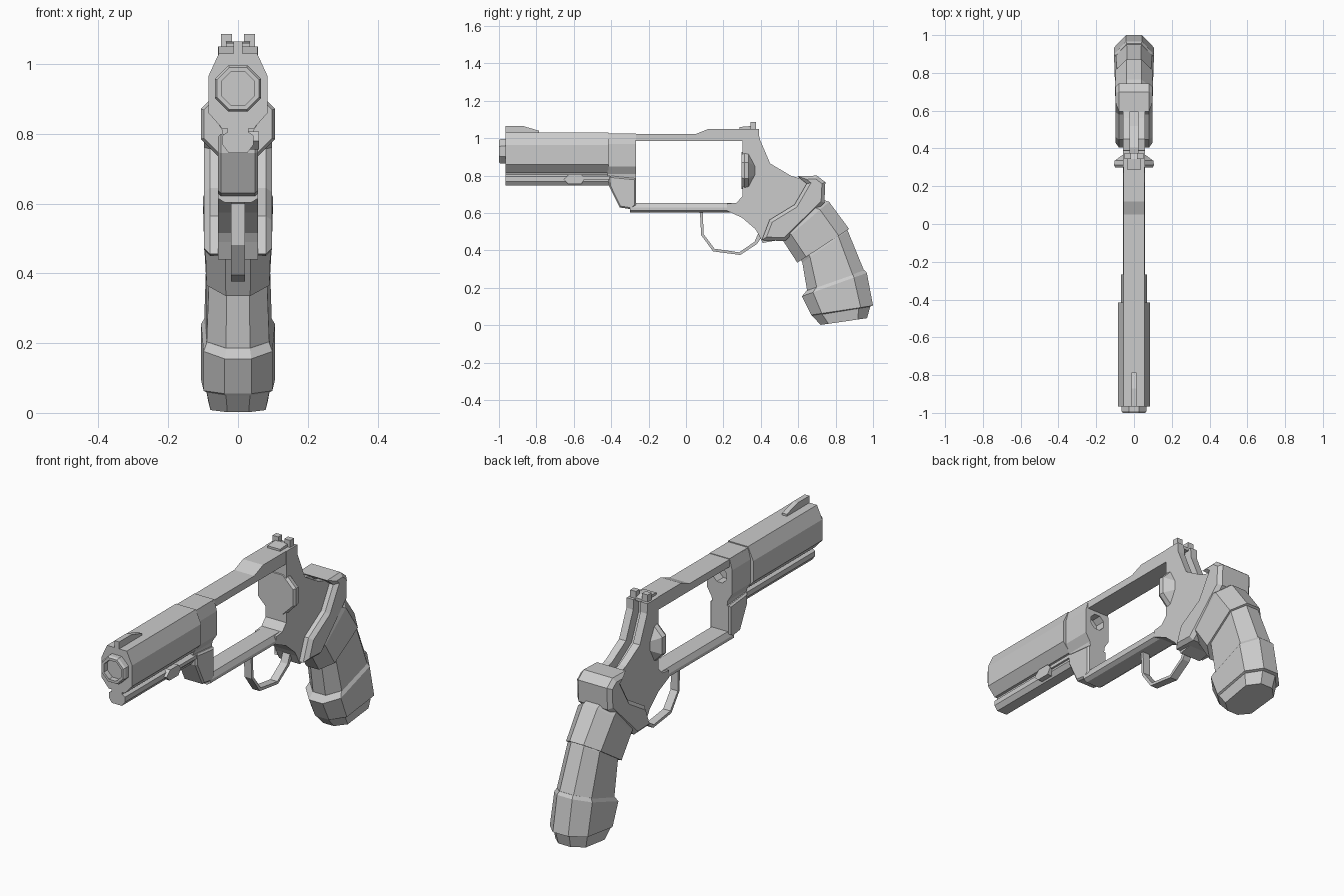
import bpy, bmesh, math
from mathutils import Vector


def loft(name, rings, chamfer=0):
    """Skin a list of matching rings, cap both ends, optionally chamfer cap edges."""
    bm = bmesh.new()
    vs = [[bm.verts.new(p) for p in r] for r in rings]
    n = len(vs[0])
    for a, b in zip(vs, vs[1:]):
        for i in range(n):
            j = (i + 1) % n
            bm.faces.new((a[i], a[j], b[j], b[i]))
    caps = [bm.faces.new(vs[0]), bm.faces.new(vs[-1])]
    bmesh.ops.recalc_face_normals(bm, faces=bm.faces)
    if chamfer:
        edges = [e for f in caps for e in f.edges]
        bmesh.ops.bevel(bm, geom=edges, offset=chamfer, segments=1,
                        affect='EDGES', clamp_overlap=True)
    me = bpy.data.meshes.new(name)
    bm.to_mesh(me)
    bm.free()
    ob = bpy.data.objects.new(name, me)
    bpy.context.collection.objects.link(ob)
    return ob


def side(name, pts, x0, x1, chamfer=0):
    """Side (y, z) profile extruded across x."""
    return loft(name, [[(x, y, z) for y, z in pts] for x in (x0, x1)], chamfer)


def section(name, half, y0, y1):
    """Right half of an (x, z) section, mirrored and extruded along y."""
    full = half + [(-x, z) for x, z in reversed(half)]
    return loft(name, [[(x, y, z) for x, z in full] for y in (y0, y1)])


def octo(r, y, zc):
    r /= math.cos(math.pi / 8)
    return [(r * math.cos(math.pi / 8 * (2 * i + 1)), y,
             zc + r * math.sin(math.pi / 8 * (2 * i + 1))) for i in range(8)]


def box(name, x0, x1, y0, y1, z0, z1):
    return side(name, [(y0, z0), (y1, z0), (y1, z1), (y0, z1)], x0, x1)


def bore(ob, r, y0, y1, zc=0.93):
    """Cut an octagonal hole, then remove the cutter."""
    cutter = loft("cutter", [octo(r, y0, zc), octo(r, y1, zc)])
    cutter.hide_render = True
    m = ob.modifiers.new("bore", 'BOOLEAN')
    m.object, m.solver = cutter, 'EXACT'
    bpy.context.view_layer.objects.active = ob
    bpy.ops.object.modifier_apply(modifier="bore")
    bpy.data.objects.remove(cutter)


# Barrel, muzzle and lower shroud
barrel = section("barrel", [(0.055, 1.03), (0.085, 0.965), (0.085, 0.86), (0.045, 0.815)],
                 -0.965, -0.415)
muzzle = loft("muzzle", [octo(0.066, -0.95, 0.93), octo(0.066, -0.99, 0.93), octo(0.06, -1.0, 0.93)])
bore(muzzle, 0.048, -1.1, -0.972)
section("barrel_shroud", [(0.03, 0.83), (0.03, 0.805), (0.045, 0.795), (0.045, 0.77), (0.028, 0.747)],
        -0.965, -0.4)
side("ejector_latch", [(-0.655, 0.78), (-0.625, 0.807), (-0.56, 0.807), (-0.54, 0.785),
                       (-0.56, 0.755), (-0.63, 0.755)], 0.0, 0.06)
box("ejector_rod", 0.0, 0.055, -0.56, -0.4, 0.78, 0.797)

# Sights
side("front_sight", [(-0.965, 1.02), (-0.965, 1.065), (-0.87, 1.065), (-0.785, 1.04), (-0.785, 1.02)],
     -0.013, 0.013)
side("rear_sight_base", [(0.285, 1.04), (0.285, 1.06), (0.345, 1.065), (0.375, 1.055), (0.375, 1.04)],
     -0.035, 0.035)
for s in (-1, 1):
    box("rear_sight_post", *sorted((s * 0.017, s * 0.049)), 0.345, 0.375, 1.045, 1.086)

# Frame front and straps
post = section("frame_front", [(0.055, 1.025), (0.07, 0.97), (0.07, 0.85), (0.045, 0.81), (0.04, 0.77)],
               -0.42, -0.268)
bore(post, 0.038, -0.32, -0.2)
side("crane", [(-0.415, 0.8), (-0.268, 0.785), (-0.268, 0.64), (-0.29, 0.62), (-0.355, 0.63),
               (-0.412, 0.745)], -0.057, 0.057, 0.008)
side("top_strap", [(-0.42, 0.985), (-0.42, 1.022), (0.05, 1.022), (0.12, 1.05), (0.33, 1.05),
                   (0.33, 0.985)], -0.056, 0.056)
section("bottom_strap", [(0.045, 0.655), (0.057, 0.63), (0.057, 0.615), (0.038, 0.603)], -0.3, 0.28)

# Rear frame: two cheeks with a lower core leaving a channel between them
lower = [(0.68, 0.6), (0.52, 0.46), (0.41, 0.44), (0.385, 0.49), (0.37, 0.515), (0.3, 0.575),
         (0.22, 0.612), (0.22, 0.65), (0.27, 0.655), (0.302, 0.69)]
cheek = [(0.302, 1.05), (0.39, 1.05), (0.392, 1.0), (0.45, 0.865), (0.56, 0.8), (0.66, 0.77)] + lower
core = [(0.302, 1.05), (0.35, 1.05), (0.35, 0.97), (0.405, 0.84), (0.52, 0.765), (0.66, 0.74)] + lower
for s in (-1, 1):
    side("frame_cheek", cheek, s * 0.02, s * 0.058)
side("frame_core", core, -0.022, 0.022)

# Recoil shield
loft("recoil_shield", [octo(0.098, 0.298, 0.828), octo(0.106, 0.312, 0.828),
                       octo(0.102, 0.335, 0.828), octo(0.055, 0.37, 0.828)])

# Trigger guard: outer path then inner path back
side("trigger_guard", [(0.06, 0.612), (0.075, 0.6), (0.081, 0.482), (0.145, 0.395), (0.29, 0.376),
                       (0.38, 0.435), (0.41, 0.48), (0.385, 0.49), (0.367, 0.447), (0.285, 0.39),
                       (0.153, 0.409), (0.094, 0.487), (0.09, 0.612)], -0.02, 0.02)

# Grip: upper collar wrapping the frame
side("grip_collar", [(0.405, 0.455), (0.53, 0.45), (0.74, 0.655), (0.745, 0.765), (0.7, 0.8),
                     (0.595, 0.797), (0.645, 0.757), (0.58, 0.645), (0.447, 0.564)],
     -0.098, 0.098, 0.03)


# Grip: stepped eight-sided sleeves, each ring (front y, z, back y, z, half width)
def grip_ring(fy, fz, by, bz, w):
    f, b = Vector((0, fy, fz)), Vector((0, by, bz))
    half = [(0.0, 0.36), (0.17, 0.93), (0.8, 1.0), (1.0, 0.4)]
    pts = [(t, k) for t, k in half] + [(t, -k) for t, k in reversed(half)]
    return [f.lerp(b, t) + Vector((k * w, 0, 0)) for t, k in pts]


sleeves = {
    "grip_upper": [(0.5, 0.47, 0.71, 0.68, 0.09), (0.52, 0.45, 0.765, 0.66, 0.101),
                   (0.595, 0.335, 0.872, 0.515, 0.097)],
    "grip_middle": [(0.61, 0.36, 0.85, 0.53, 0.085), (0.622, 0.335, 0.865, 0.505, 0.09),
                    (0.65, 0.17, 0.955, 0.285, 0.097)],
    "grip_base": [(0.645, 0.185, 0.955, 0.295, 0.095), (0.62, 0.155, 0.967, 0.28, 0.106),
                  (0.67, 0.055, 1.0, 0.105, 0.106), (0.675, 0.05, 0.985, 0.1, 0.096),
                  (0.72, 0.002, 0.968, 0.038, 0.085)],
}
for name, rows in sleeves.items():
    loft(name, [grip_ring(*r) for r in rows])
